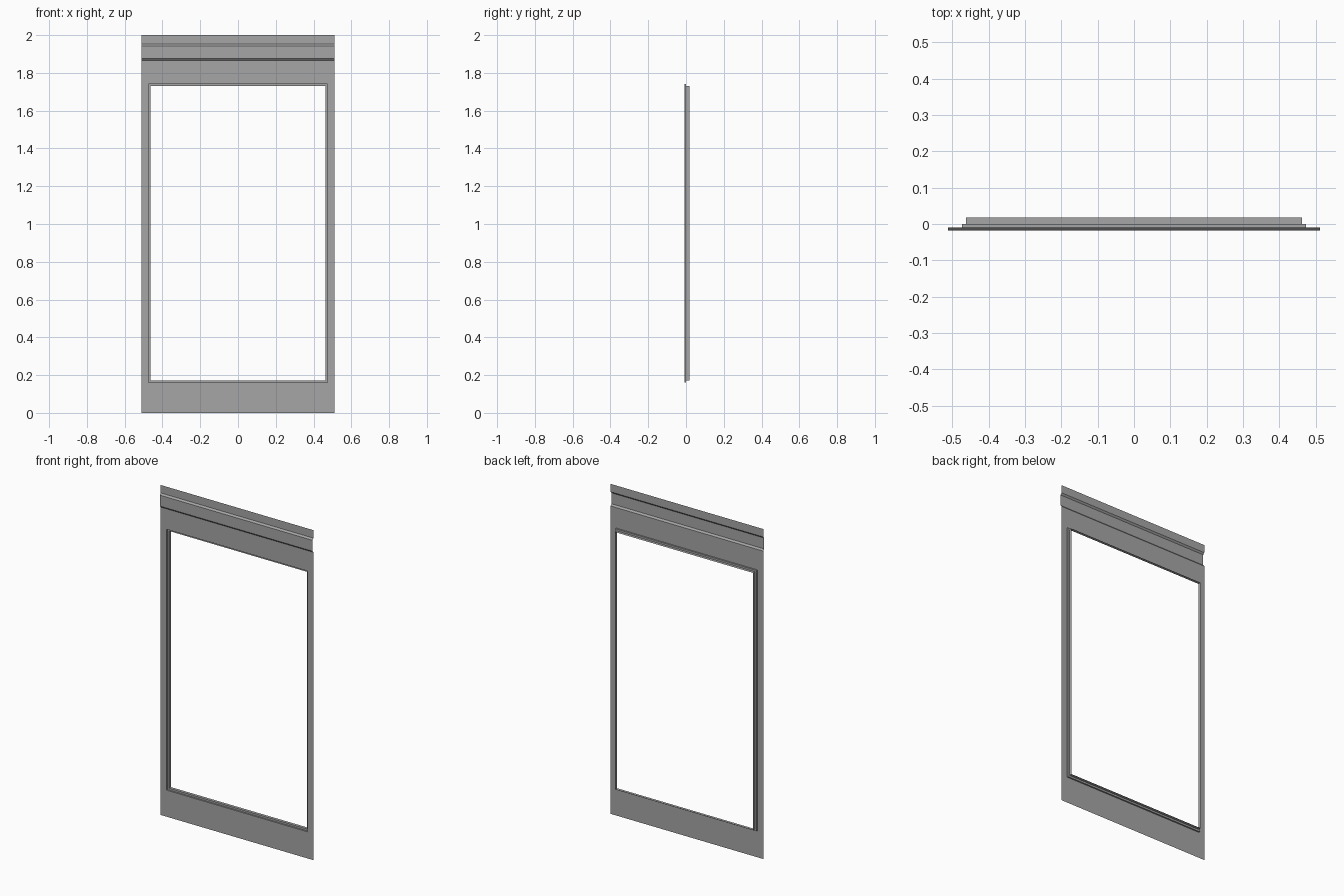
import bpy

if "Cube" in bpy.data.objects:
    bpy.data.objects.remove(bpy.data.objects["Cube"])

# One flat grey for the whole pressed sheet panel
grey = bpy.data.materials.new("panel_grey")
grey.diffuse_color = (0.38, 0.38, 0.38, 1)
grey.use_nodes = True
grey.node_tree.nodes["Principled BSDF"].inputs["Base Color"].default_value = grey.diffuse_color

HALF_W = 0.512              # half width of the panel
Y_PANEL, Y_BAND, Y_MID, Y_BACK = -0.009, -0.018, 0.0, 0.018


def make_object(name, verts, faces):
    mesh = bpy.data.meshes.new(name)
    mesh.from_pydata(verts, [], faces)
    mesh.materials.append(grey)
    mesh.update()
    obj = bpy.data.objects.new(name, mesh)
    bpy.context.collection.objects.link(obj)
    return obj


def rectangle_rings(name, rings):
    """Bridge successive rectangles given as (half width, bottom, top, y)."""
    verts, faces = [], []
    for w, z0, z1, y in rings:
        verts += [(-w, y, z0), (w, y, z0), (w, y, z1), (-w, y, z1)]
    for r in range(len(rings) - 1):
        a = 4 * r
        for i in range(4):
            j = (i + 1) % 4
            faces.append((a + i, a + j, a + 4 + j, a + 4 + i))
    return make_object(name, verts, faces)


def extrude_profile(name, profile):
    """Sweep a (y, z) profile across the full width."""
    verts, faces = [], []
    for y, z in profile:
        verts += [(-HALF_W, y, z), (HALF_W, y, z)]
    for i in range(len(profile) - 1):
        a = 2 * i
        faces.append((a, a + 1, a + 3, a + 2))
    return make_object(name, verts, faces)


# Flat sheet around the window opening
rectangle_rings("main_panel", [
    (HALF_W, 0.0, 1.866, Y_PANEL),
    (0.473, 0.161, 1.742, Y_PANEL),
])

# Stepped window surround, running back from the sheet
rectangle_rings("window_surround", [
    (0.473, 0.161, 1.742, Y_PANEL),
    (0.473, 0.161, 1.742, Y_MID),
    (0.462, 0.172, 1.731, Y_MID),
    (0.462, 0.172, 1.731, Y_BACK),
])

# Raised band and top strip, joined by narrow sloped steps
extrude_profile("header_band", [
    (Y_PANEL, 1.866),
    (Y_BAND, 1.876),
    (Y_BAND, 1.942),
    (Y_PANEL, 1.952),
    (Y_PANEL, 2.0),
])
